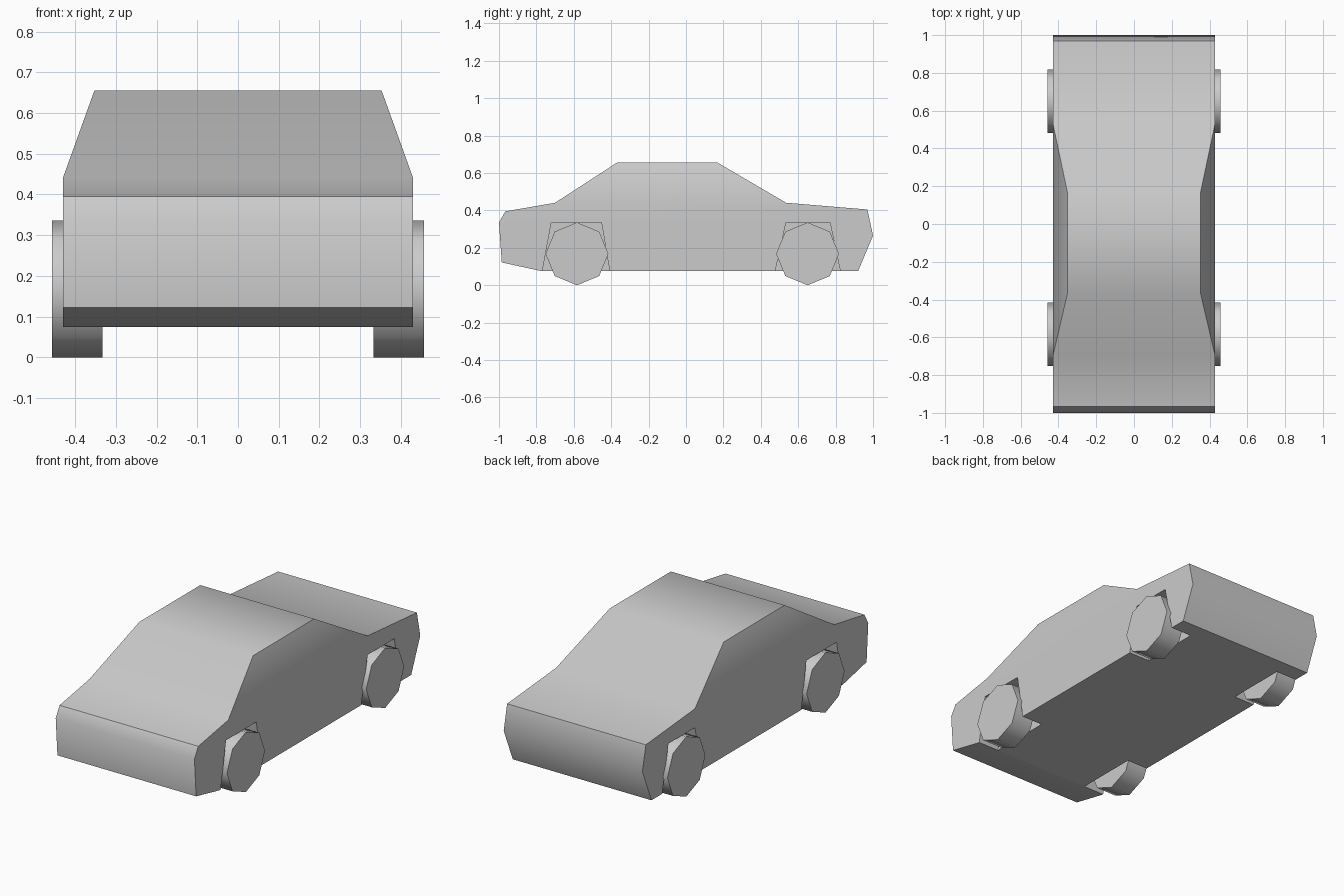
import bpy, bmesh, math

if "Cube" in bpy.data.objects:
    bpy.data.objects.remove(bpy.data.objects["Cube"])

HALF_W, ROOF_W = 0.43, 0.353
WHEEL_R = 0.168

# side profile (y, z), counted from the nose over the roof to the underside
PROFILE = [(-1.0, 0.335), (-0.966, 0.395), (-0.70, 0.441), (-0.37, 0.655),
           (0.17, 0.655), (0.535, 0.441), (0.97, 0.405), (1.0, 0.265),
           (0.92, 0.075), (-0.77, 0.075), (-0.985, 0.122)]
ROOF = (3, 4)


def finish(name, bm, angle):
    bmesh.ops.recalc_face_normals(bm, faces=bm.faces)
    mesh = bpy.data.meshes.new(name)
    bm.to_mesh(mesh)
    bm.free()
    obj = bpy.data.objects.new(name, mesh)
    bpy.context.collection.objects.link(obj)
    if angle:
        smooth(obj, angle)
    return obj


def activate(obj):
    bpy.ops.object.select_all(action='DESELECT')
    obj.select_set(True)
    bpy.context.view_layer.objects.active = obj


def smooth(obj, angle):
    activate(obj)
    bpy.ops.object.shade_smooth_by_angle(angle=math.radians(angle))


# body: lofted side profile with a narrower roof
bm = bmesh.new()
sides = []
for s in (-1, 1):
    ring = [bm.verts.new((s * (ROOF_W if i in ROOF else HALF_W), y, z))
            for i, (y, z) in enumerate(PROFILE)]
    bm.faces.new([v for i, v in enumerate(ring) if i not in ROOF])
    bm.faces.new(ring[2:6])
    sides.append(ring)
left, right = sides
n = len(PROFILE)
for i in range(n):
    j = (i + 1) % n
    bm.faces.new((left[i], left[j], right[j], right[i]))
body = finish("body", bm, None)

# wheel wells: trapezoid cutters (bottom pair, top pair along y)
bm = bmesh.new()
for y0, y1, t0, t1 in ((-0.768, -0.408, -0.72, -0.452), (0.477, 0.825, 0.535, 0.77)):
    k = (0.075 + 0.05) / 0.26
    outline = [(y0 - (t0 - y0) * (k), -0.05), (y1 + (y1 - t1) * k, -0.05),
               (t1, 0.335), (t0, 0.335)]
    for s in (-1, 1):
        face = bm.faces.new([bm.verts.new((s * 0.30, y, z)) for y, z in outline])
        ext = bmesh.ops.extrude_face_region(bm, geom=[face], use_keep_orig=True)
        moved = [g for g in ext["geom"] if isinstance(g, bmesh.types.BMVert)]
        bmesh.ops.translate(bm, verts=moved, vec=(s * 0.3, 0, 0))
cutter = finish("well_cutter", bm, None)
cutter.hide_render = True

mod = body.modifiers.new("wheel_wells", 'BOOLEAN')
mod.operation, mod.solver, mod.object = 'DIFFERENCE', 'EXACT', cutter
activate(body)
bpy.ops.object.modifier_apply(modifier=mod.name)
bpy.data.objects.remove(cutter)
smooth(body, 40)

# wheels: eight-sided discs
for end, y in (("front", -0.583), ("rear", 0.65)):
    for side, s in (("left", -1), ("right", 1)):
        bm = bmesh.new()
        bmesh.ops.create_cone(bm, cap_ends=True, segments=8, radius1=WHEEL_R,
                              radius2=WHEEL_R, depth=0.125)
        for v in bm.verts:
            v.co = (v.co.z, v.co.x, v.co.y)
        wheel = finish(f"{end}_{side}_wheel", bm, 50)
        wheel.location = (s * 0.395, y, WHEEL_R)
